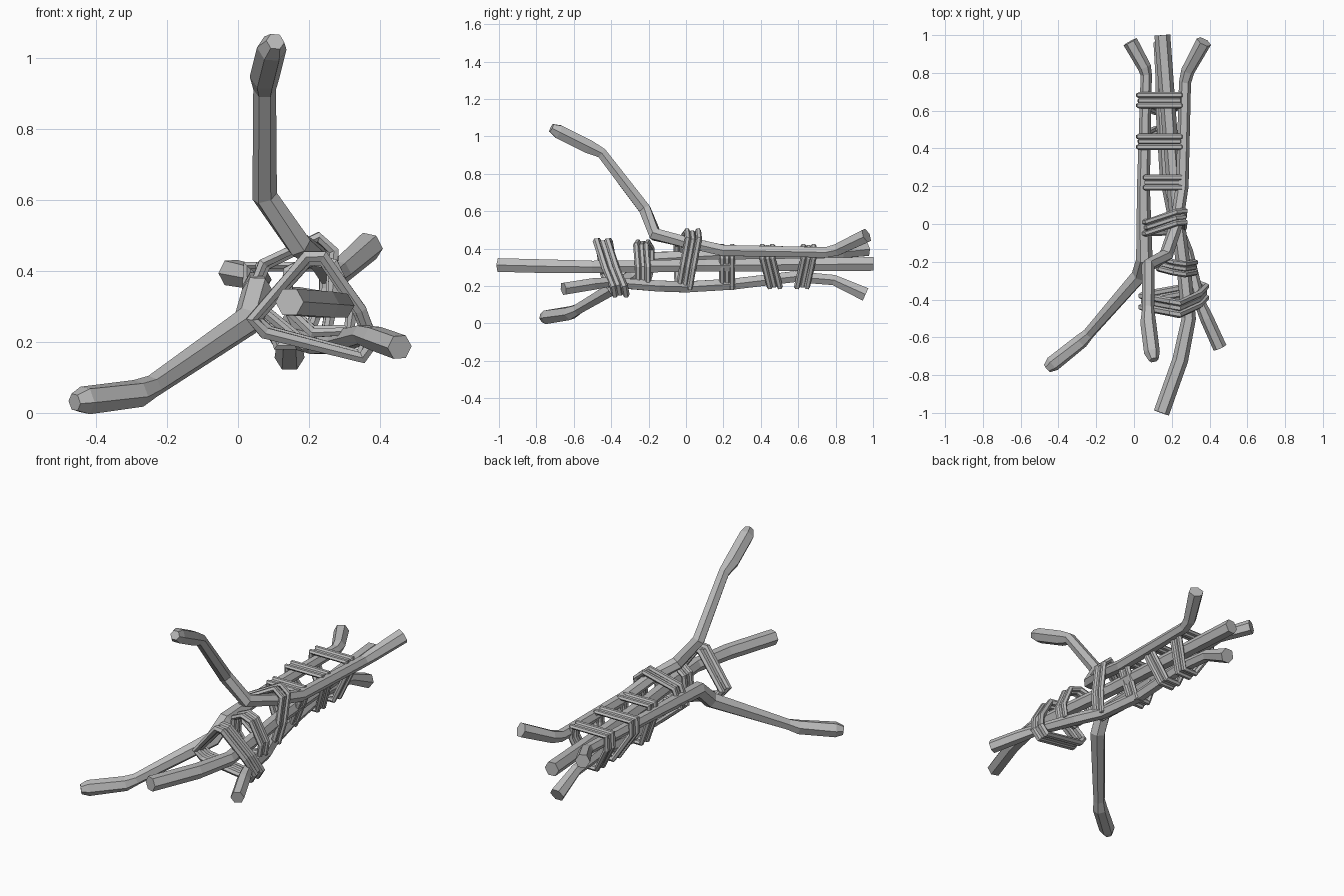
import bpy, bmesh, math
from mathutils import Vector

cube = bpy.data.objects.get("Cube")
if cube:
    bpy.data.objects.remove(cube, do_unlink=True)

grey = bpy.data.materials.new("plain_grey")
grey.use_nodes = True
grey.diffuse_color = (0.5, 0.5, 0.5, 1)
grey.node_tree.nodes["Principled BSDF"].inputs["Base Color"].default_value = (0.5, 0.5, 0.5, 1)


def sweep(bm, path, radii, ref, closed=False, sides=6):
    """Sweep a hexagon along a path, keeping its first corner towards ref."""
    pts = [Vector(p) for p in path]
    n = len(pts)
    loops = []
    for i, p in enumerate(pts):
        before = pts[i - 1] if closed or i else p
        after = pts[(i + 1) % n] if closed or i < n - 1 else p
        d_in, d_out = (p - before).normalized(), (after - p).normalized()
        t = (d_in + d_out).normalized()
        u = (ref - t * ref.dot(t)).normalized()
        v = t.cross(u)
        loops.append([bm.verts.new(p + radii[i] * (u * math.cos(a) + v * math.sin(a)))
                      for a in (math.tau * k / sides for k in range(sides))])
    for i in range(n if closed else n - 1):
        a, b = loops[i], loops[(i + 1) % n]
        for k in range(sides):
            m = (k + 1) % sides
            bm.faces.new((a[k], a[m], b[m], b[k]))
    if not closed:
        bm.faces.new(loops[0])
        bm.faces.new(loops[-1])


def finish(bm, name):
    bmesh.ops.recalc_face_normals(bm, faces=bm.faces[:])
    mesh = bpy.data.meshes.new(name)
    bm.to_mesh(mesh)
    bm.free()
    mesh.materials.append(grey)
    bpy.context.collection.objects.link(bpy.data.objects.new(name, mesh))


def branch(name, *nodes):
    """Each node is x, y, z, radius."""
    bm = bmesh.new()
    sweep(bm, [p[:3] for p in nodes], [p[3] for p in nodes], Vector((1, 0, 0)))
    finish(bm, name)


def lashing(name, corners, gap=0.027, radius=0.016):
    """Three cords side by side, the middle one pulled in a little."""
    bm = bmesh.new()
    centre = sum((Vector(c) for c in corners), Vector()) / len(corners)
    for k in (-1, 0, 1):
        shrink = 1 if k else 0.93
        path = [centre + (Vector(c) - centre) * shrink + Vector((0, k * gap, 0)) for c in corners]
        sweep(bm, path, [radius] * len(path), Vector((0, 1, 0)), closed=True)
    finish(bm, name)


# Branches
branch("raised_branch",
       (.105, -.72, 1.045, .026), (.095, -.68, 1.025, .042), (.075, -.52, .945, .042),
       (.075, -.45, .91, .032), (.075, -.22, .61, .036), (.17, -.165, .475, .038),
       (.225, .0, .435, .034), (.255, .2, .39, .034), (.27, .75, .38, .032),
       (.285, .81, .395, .036), (.37, .965, .47, .042))
branch("low_branch",
       (-.46, -.765, .03, .026), (-.43, -.74, .035, .042), (-.28, -.62, .055, .04),
       (-.24, -.58, .075, .032), (.03, -.27, .26, .044), (.055, -.19, .345, .044),
       (.05, .2, .365, .034), (.065, .79, .375, .03), (.055, .83, .38, .036),
       (-.02, .965, .395, .04))
branch("long_branch",
       (.145, -1, .312, .042), (.245, -.72, .305, .042), (.29, -.5, .302, .038),
       (.265, -.25, .305, .038), (.22, .1, .31, .038), (.15, 1, .318, .042))
branch("under_branch",
       (.455, -.655, .185, .037), (.385, -.5, .21, .036), (.35, -.42, .22, .03),
       (.28, -.15, .2, .034), (.22, 0, .195, .034), (.17, .25, .21, .034),
       (.15, .58, .25, .034), (.145, .79, .232, .032), (.145, .96, .155, .042))

# Rear lashings share one shape
for name, y, lean, left, low in (("rear_lashing", .655, -.035, .025, .195),
                                 ("mid_rear_lashing", .435, .04, .025, .195),
                                 ("middle_lashing", .22, 0, .06, .19)):
    lashing(name, [(left, y, .415), (.245, y, .415), (.25, y, .35),
                   (.19, y + lean, low), (.11, y + lean, low), (left, y, .34)])

# Front lashings follow the spread of the branches
lashing("fork_lashing", [(.07, -.02, .42), (.225, .035, .495), (.27, .04, .455),
                         (.265, .01, .3), (.245, -.01, .19), (.185, -.015, .19),
                         (.03, -.02, .32)], gap=.03)
lashing("inner_lashing", [(.14, -.21, .4), (.21, -.23, .435), (.27, -.24, .42), (.325, -.23, .3),
                          (.315, -.23, .23), (.21, -.23, .225), (.13, -.21, .3)])
lashing("front_lashing", [(.195, -.44, .44), (.24, -.45, .44), (.345, -.4, .29),
                          (.38, -.36, .2), (.35, -.35, .155), (.075, -.4, .225),
                          (.04, -.41, .265)], gap=.03, radius=.019)
